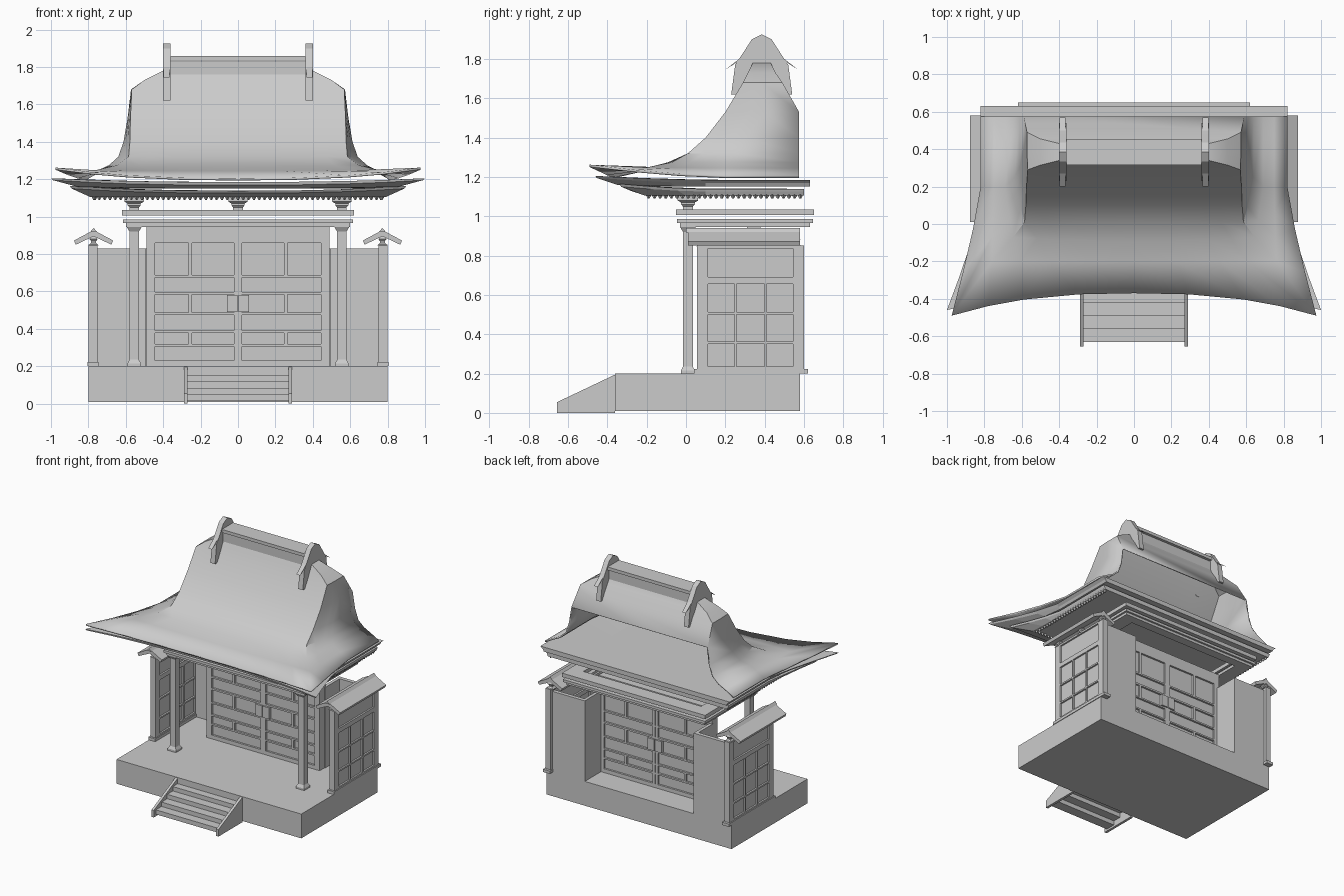
import bpy, bmesh, math
from mathutils import Matrix, Vector

if "Cube" in bpy.data.objects:
    bpy.data.objects.remove(bpy.data.objects["Cube"])


def finish(name, bm, smooth=None):
    bmesh.ops.recalc_face_normals(bm, faces=bm.faces)
    me = bpy.data.meshes.new(name)
    bm.to_mesh(me)
    bm.free()
    ob = bpy.data.objects.new(name, me)
    bpy.context.collection.objects.link(ob)
    if smooth:
        bpy.ops.object.select_all(action='DESELECT')
        ob.select_set(True)
        bpy.context.view_layer.objects.active = ob
        bpy.ops.object.shade_smooth_by_angle(angle=math.radians(smooth))
    return ob


def boxes(name, items):
    """items: (x0, x1, y0, y1, z0, z1)"""
    bm = bmesh.new()
    for x0, x1, y0, y1, z0, z1 in items:
        m = Matrix.Translation(((x0 + x1) / 2, (y0 + y1) / 2, (z0 + z1) / 2))
        bmesh.ops.create_cube(bm, size=1, matrix=m @ Matrix.Diagonal((x1 - x0, y1 - y0, z1 - z0, 1)))
    return finish(name, bm)


def mirrored(items):
    return items + [(-b, -a, *r) for a, b, *r in items]


def extrude_profile(name, pts, axis, a, b):
    """Extrude a 2D profile along x (points are y, z) or y (points are x, z)."""
    bm = bmesh.new()
    vs = [bm.verts.new((a, p, q) if axis == 'x' else (p, a, q)) for p, q in pts]
    f = bm.faces.new(vs)
    g = bmesh.ops.extrude_face_region(bm, geom=[f])
    d = Vector((b - a, 0, 0)) if axis == 'x' else Vector((0, b - a, 0))
    bmesh.ops.translate(bm, vec=d, verts=[v for v in g['geom'] if isinstance(v, bmesh.types.BMVert)])
    return finish(name, bm)


def square_turned(name, x, y, steps):
    """Stack of square sections: (half width, z)."""
    bm = bmesh.new()
    rings = [[bm.verts.new((x + sx * h, y + sy * h, z)) for sx, sy in ((-1, -1), (1, -1), (1, 1), (-1, 1))]
             for h, z in steps]
    for r, s in zip(rings, rings[1:]):
        for i in range(4):
            bm.faces.new((r[i], r[(i + 1) % 4], s[(i + 1) % 4], s[i]))
    bm.faces.new(rings[0])
    bm.faces.new(rings[-1])
    return finish(name, bm)


def eave_ring(xs, yb, ym, xc, yc, zc, yf, z):
    """U-shaped roof contour: straight sides, flared corners, bowed front."""
    half = [(xs, yb, z), (xs, ym, z)]
    for s in (0.33, 0.66, 1.0):
        half.append((xs + (xc - xs) * s ** 1.2, ym + (yc - ym) * s, z + (zc - z) * s ** 1.5))
    for u in (0.8, 0.6, 0.3):
        half.append((xc * u, yf + (yc - yf) * u ** 2.5, z + (zc - z) * u ** 2.5))
    return half + [(0, yf, z)] + [(-x, y, w) for x, y, w in reversed(half)]


def loft(name, params, closed_from=0, cap_bottom=True, smooth=None):
    bm = bmesh.new()
    rings = [[bm.verts.new(p) for p in eave_ring(*q)] for q in params]
    n = len(rings[0])
    for k, (r, s) in enumerate(zip(rings, rings[1:])):
        for i in range(n if k >= closed_from else n - 1):
            j = (i + 1) % n
            bm.faces.new((r[i], r[j], s[j], s[i]))
    bm.faces.new(rings[-1])
    if cap_bottom:
        bm.faces.new(rings[0])
    return finish(name, bm, smooth)


# Platform and stairs
boxes("platform", [(-.8, .8, -.36, .58, .01, .20)])
boxes("stair_steps", [(-.27, .27, -.63 + .07 * i, -.56 + .07 * i + .01, .015 + .034 * i, .05 + .034 * i)
                      for i in range(4)])
for s, n in ((-1, "left"), (1, "right")):
    extrude_profile(n + "_stair_side", [(-.655, 0), (-.655, .055), (-.36, .195), (-.36, 0)], 'x', s * .27, s * .29)

# Columns with bases and capitals, roof brackets
for x in (-.555, .555):
    square_turned("column", x, .01, [(.036, .2), (.036, .215), (.025, .235), (.025, .92), (.04, .945)])
for x in (-.555, 0, .555):
    square_turned("roof_bracket", x, .01, [(.026, 1.03), (.026, 1.05), (.035, 1.06), (.035, 1.07),
                                           (.052, 1.08), (.052, 1.105)])

# Ring beams in stacked layers
for name, ex, z0, z1 in (("upper_beam", .62, 1.005, 1.035), ("middle_beam", .615, .965, .985),
                         ("lower_beam", .60, .945, .968)):
    d = .62 - ex
    boxes(name, [(-ex, ex, -.05 + d, .06 - d, z0, z1), (-ex, ex, .54 + d, .65 - d, z0, z1)]
          + mirrored([(ex - .11, ex, .06 - d, .54 + d, z0, z1)]))

# Centre wall with two lattice doors showing on both faces
boxes("door_wall", [(-.49, .49, .325, .365, .2, .95)])
rails = [(.2, .23), (.305, .318), (.378, .39), (.475, .487), (.583, .597), (.675, .688), (.86, .95)]
Y = (.31, .38)
bars = [(-.49, .49, *Y, a, b) for a, b in rails]
bars += mirrored([(.445, .49, *Y, .23, .86), (.001, .022, *Y, .23, .86),
                  (.247, .265, *Y, .688, .86), (.247, .265, *Y, .487, .583),
                  (.247, .265, *Y, .318, .378)])
boxes("door_lattice", bars)
boxes("door_latch", mirrored([(.003, .06, .30, .39, .49, .58)]))

# Side wings: plain back wall, return wall, lattice side wall
boxes("back_wall", mirrored([(.47, .78, .55, .58, .2, .83)]))
boxes("return_wall", mirrored([(.47, .495, .37, .58, .2, .83)]))
boxes("side_wall", mirrored([(.765, .785, .06, .60, .21, .84)]))
X = (.752, .798)
grid = [(*X, .055, .6, a, b) for a, b in ((.21, .235), (.35, .362), (.50, .512), (.655, .69), (.835, .85))]
grid += [(*X, a, b, .22, .85) for a, b in ((.055, .112), (.545, .6))]
grid += [(*X, a, b, .22, .67) for a, b in ((.247, .258), (.398, .41))]
boxes("side_lattice", mirrored(grid))
boxes("side_sill", mirrored([(.745, .805, .04, .62, .2, .222)]))
chevron = [(-.105, .872), (0, .928), (.105, .872), (.095, .85), (0, .895), (-.095, .85)]
for s in (-1, 1):
    cx = s * .772
    extrude_profile("wall_cap", [(cx + x, z) for x, z in chevron], 'y', .01, .58)
    extrude_profile("wall_cap_ridge", [(cx - .018, .918), (cx, .94), (cx + .018, .918)], 'y', .0, .58)
    for y in (.08, .33, .56):
        square_turned("cap_support", cx, y, [(.028, .845), (.014, .86), (.014, .87), (.022, .88), (.01, .9)])

# Layered eaves under the roof
loft("upper_eave", [(.5, .5, .2, .5, -.1, 1.185, -.1, 1.185), (.82, .63, .1, 1.0, -.46, 1.205, -.35, 1.185),
                    (.80, .63, .1, .99, -.455, 1.195, -.345, 1.168), (.79, .63, .1, .86, -.35, 1.16, -.29, 1.15),
                    (.5, .5, .2, .5, -.1, 1.15, -.1, 1.15)])
loft("lower_eave", [(.5, .5, .2, .5, -.1, 1.14, -.1, 1.14), (.79, .60, .1, .90, -.34, 1.165, -.28, 1.138),
                    (.785, .60, .1, .89, -.33, 1.15, -.27, 1.125), (.775, .60, .1, .79, -.21, 1.105, -.20, 1.105),
                    (.5, .5, .2, .5, -.1, 1.105, -.1, 1.105)])

# Row of small pointed rafter ends
bm = bmesh.new()
spots = [(-.77 + .0285 * i, -.19) for i in range(55)]
spots += [(s * .765, -.16 + .0285 * i) for i in range(27) for s in (-1, 1)]
for x, y in spots:
    bmesh.ops.create_cone(bm, segments=4, radius1=.004, radius2=.016, depth=.022, cap_ends=True,
                          matrix=Matrix.Translation((x, y, 1.1)))
finish("rafter_ends", bm)

# Curved hip-and-gable main roof, cut open at the back
roof = loft("main_roof", [
    (.82, .575, .20, .975, -.49, 1.262, -.37, 1.205),
    (.75, .575, .20, .76, -.20, 1.248, -.20, 1.245),
    (.69, .575, .20, .645, -.07, 1.275, -.09, 1.275),
    (.64, .575, .25, .585, .01, 1.32, .01, 1.32),
    (.612, .575, .30, .578, .10, 1.40, .10, 1.40),
    (.59, .575, .40, .575, .20, 1.53, .20, 1.53),
    (.572, .49, .385, .568, .29, 1.68, .29, 1.68),
    (.50, .455, .385, .50, .315, 1.73, .315, 1.73),
    (.40, .43, .385, .40, .34, 1.78, .34, 1.78)], closed_from=5, cap_bottom=False, smooth=35)
mod = roof.modifiers.new("thickness", 'SOLIDIFY')
mod.thickness = .012

# Ridge with end ornaments
boxes("ridge_body", [(-.37, .37, .33, .44, 1.76, 1.83)])
boxes("ridge_cap", [(-.37, .37, .315, .455, 1.835, 1.86)])
half = [(.155, 1.62), (.135, 1.77), (.095, 1.83), (.05, 1.90)]
inner = [(.075, 1.72), (.115, 1.62)]
arch = ([(.385 - a, z) for a, z in half] + [(.385, 1.925)] + [(.385 + a, z) for a, z in reversed(half)]
        + [(.385 + a, z) for a, z in reversed(inner)] + [(.385 - a, z) for a, z in inner])
wing = [(.2, 1.745), (.27, 1.80), (.385, 1.86), (.5, 1.80), (.57, 1.745), (.5, 1.79), (.385, 1.85), (.27, 1.79)]
for s in (-1, 1):
    extrude_profile("ridge_end", arch, 'x', s * .36, s * .40)
    extrude_profile("ridge_end_wing", wing, 'x', s * .365, s * .398)
